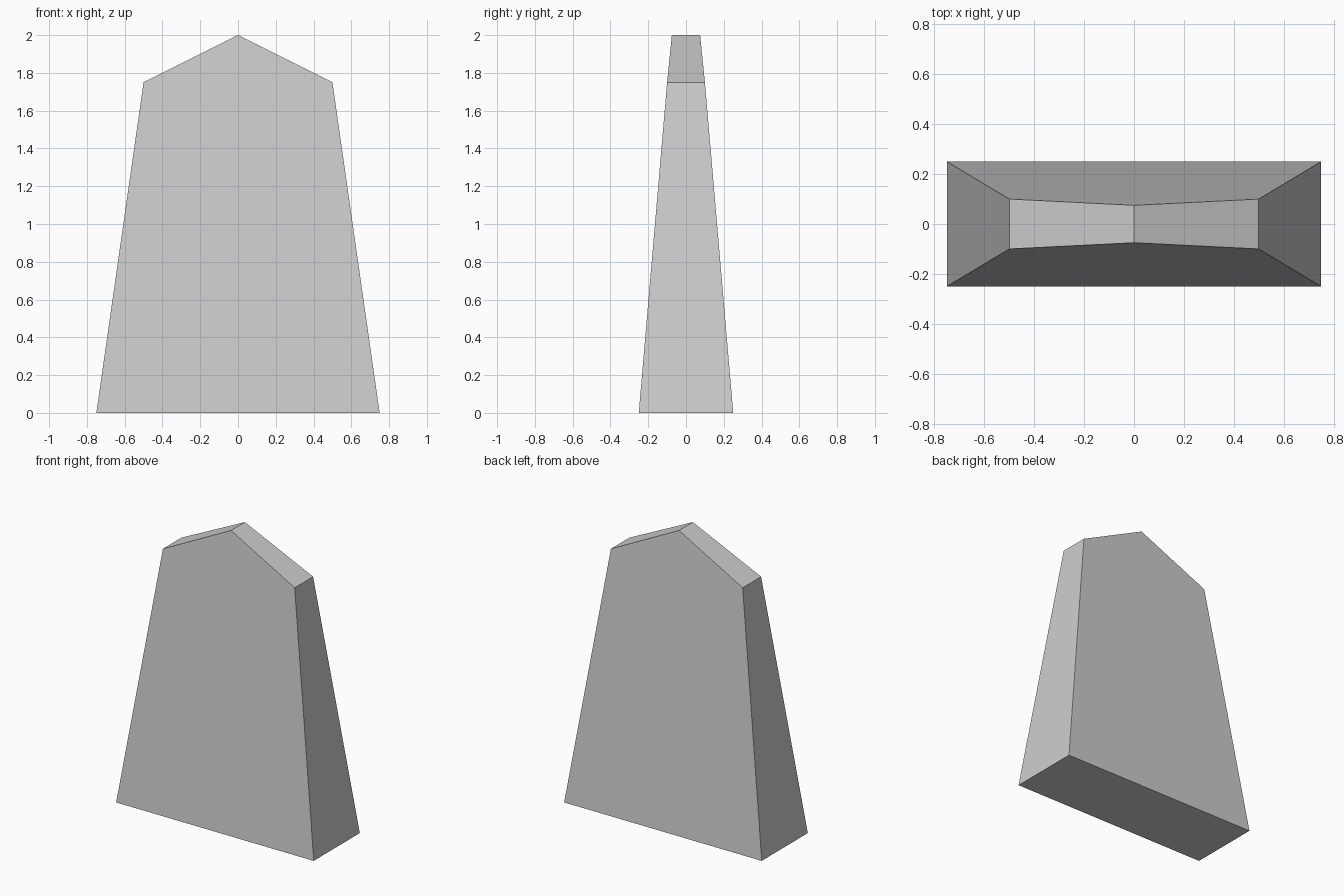
import bpy
import bmesh

cube = bpy.data.objects.get("Cube")
if cube:
    bpy.data.objects.remove(cube, do_unlink=True)

stone = bpy.data.materials.new("stone_grey")
stone.use_nodes = True
colour = (0.61, 0.61, 0.61, 1)
stone.diffuse_color = colour
stone.node_tree.nodes["Principled BSDF"].inputs["Base Color"].default_value = colour

bm = bmesh.new()


def ring(half_x, half_y, z):
    """Rectangle of corners, counter-clockwise from the front right."""
    signs = ((-1, -1), (1, -1), (1, 1), (-1, 1))
    return [bm.verts.new((sx * half_x, sy * half_y, z)) for sx, sy in signs]


base = ring(0.75, 0.25, 0)
shoulder = ring(0.5, 0.1, 1.75)
front, back = [bm.verts.new((0, y, 2)) for y in (-0.075, 0.075)]

# Underside
bm.faces.new(base[::-1])

# Each end: a sloping side and the pitched top above it
for a, b, ridge_a, ridge_b in ((1, 2, front, back), (3, 0, back, front)):
    bm.faces.new((base[a], base[b], shoulder[b], shoulder[a]))
    bm.faces.new((shoulder[a], shoulder[b], ridge_b, ridge_a))

# Broad front and back, wound inwards
for a, b, peak in ((0, 1, front), (2, 3, back)):
    bm.faces.new((base[a], shoulder[a], shoulder[b], base[b]))
    bm.faces.new((shoulder[a], peak, shoulder[b]))

mesh = bpy.data.meshes.new("standing_stone")
bm.to_mesh(mesh)
bm.free()
mesh.materials.append(stone)
slab = bpy.data.objects.new("standing_stone", mesh)
bpy.context.collection.objects.link(slab)
